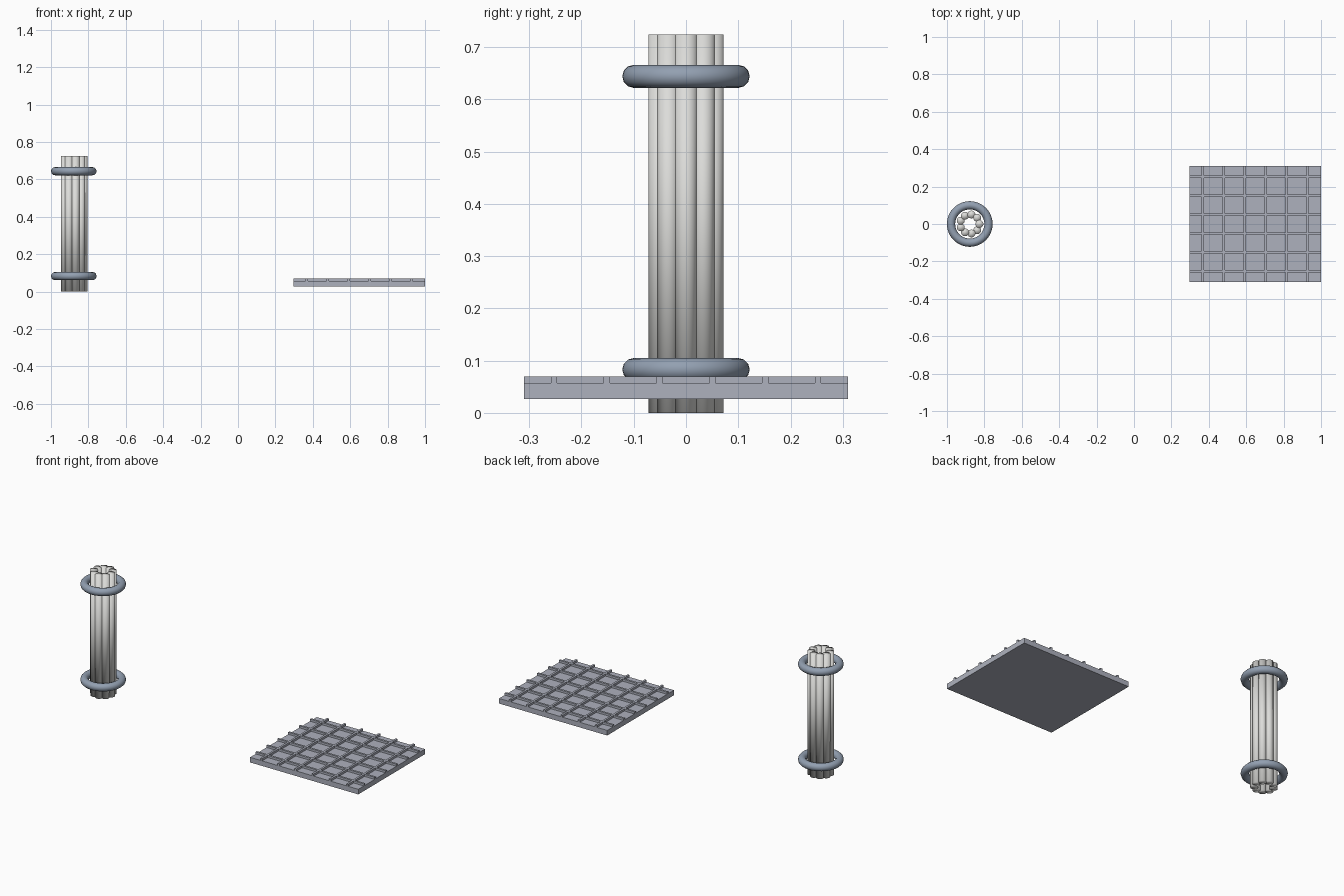
import bpy, math

cube = bpy.data.objects.get("Cube")
if cube:
    bpy.data.objects.remove(cube, do_unlink=True)


def material(name, colour):
    m = bpy.data.materials.new(name)
    m.use_nodes = True
    m.diffuse_color = (*colour, 1)
    m.node_tree.nodes["Principled BSDF"].inputs["Base Color"].default_value = (*colour, 1)
    return m


pale_stone = material("pale_stone", (0.72, 0.72, 0.70))
blue_steel = material("blue_steel", (0.29, 0.35, 0.44))
grey_tile = material("grey_tile", (0.42, 0.44, 0.51))


def finish(name, mat, smooth=False):
    obj = bpy.context.object
    obj.name = name
    obj.data.materials.append(mat)
    if smooth:
        bpy.ops.object.shade_smooth()
    return obj


def box(name, centre, size, mat):
    bpy.ops.mesh.primitive_cube_add(size=1, location=centre)
    bpy.context.object.scale = size
    bpy.ops.object.transform_apply(location=False, rotation=False, scale=True)
    return finish(name, mat)


# Column: a hollow bundle of nine upright rods
COLUMN_X, HEIGHT, RODS = -0.878, 0.724, 9
for i in range(RODS):
    a = math.tau * i / RODS
    bpy.ops.mesh.primitive_cylinder_add(
        vertices=32, radius=0.021, depth=HEIGHT,
        location=(COLUMN_X + 0.0515 * math.cos(a), 0.0515 * math.sin(a), HEIGHT / 2))
    finish(f"column_rod_{i + 1}", pale_stone, True)

# Rings round the foot and the head of the column
for name, z in (("lower_ring", 0.083), ("upper_ring", 0.644)):
    bpy.ops.mesh.primitive_torus_add(
        location=(COLUMN_X, 0, z), major_radius=0.1, minor_radius=0.022,
        major_segments=48, minor_segments=12)
    finish(name, blue_steel, True)

# Floor slab with a raised grid of bars
SLAB_X, WIDTH, DEPTH = 0.648, 0.704, 0.62
box("floor_slab", (SLAB_X, 0, 0.042), (WIDTH, DEPTH, 0.03), grey_tile)
for i in range(6):
    step = i - 2.5
    box(f"grid_bar_lengthwise_{i + 1}", (SLAB_X + step * 0.112, 0, 0.062),
        (0.012, DEPTH, 0.015), grey_tile)
    box(f"grid_bar_crosswise_{i + 1}", (SLAB_X, step * 0.101, 0.062),
        (WIDTH, 0.012, 0.015), grey_tile)
